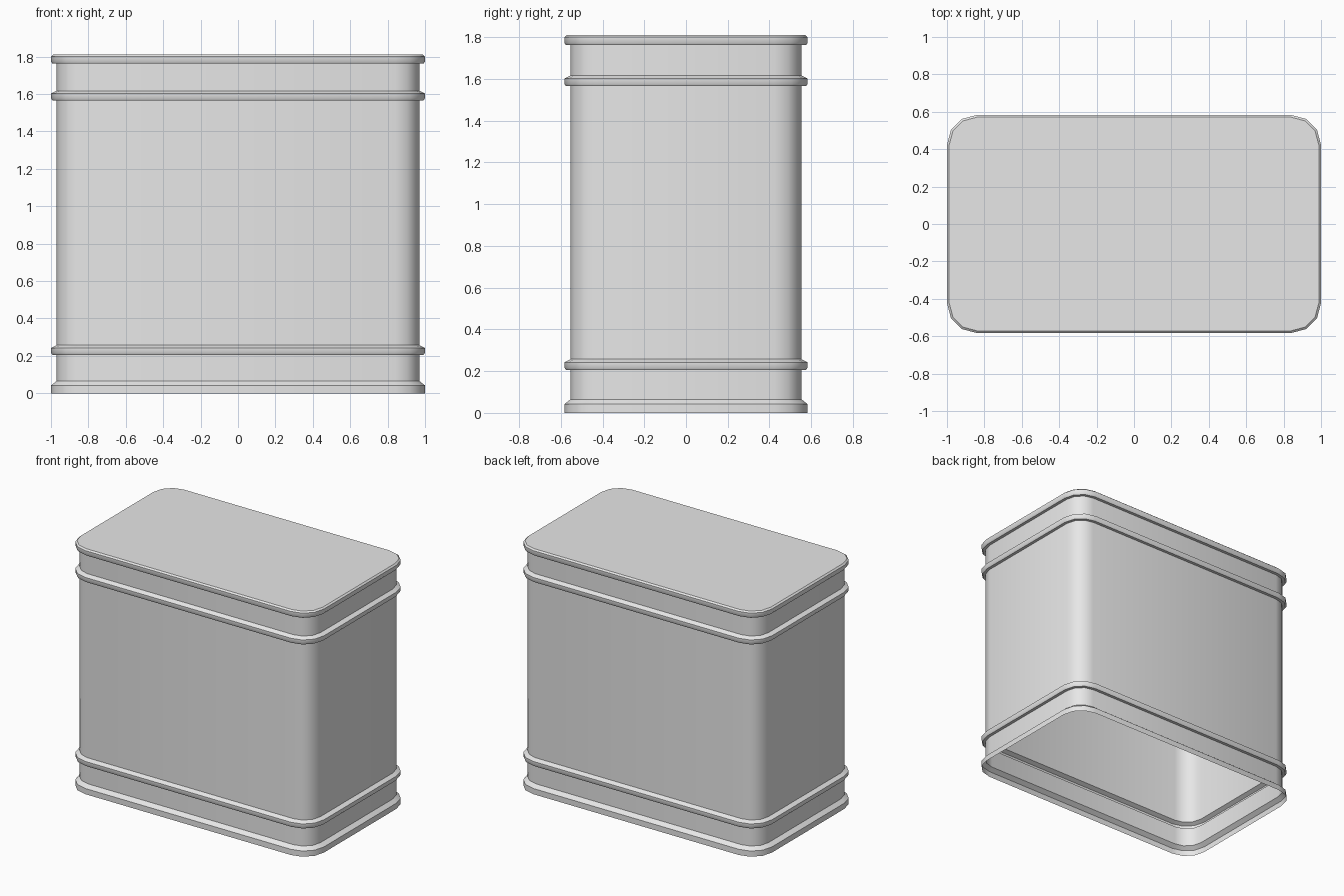
import bpy
import bmesh
from math import pi, cos, sin, radians

old = bpy.data.objects.get("Cube")
if old:
    bpy.data.objects.remove(old)

grey = bpy.data.materials.new("light grey")
grey.use_nodes = True
colour = (0.8, 0.8, 0.8, 1)
grey.diffuse_color = colour
grey.node_tree.nodes["Principled BSDF"].inputs["Base Color"].default_value = colour

HALF_X, HALF_Y, RADIUS, STEPS = 1.0, 0.583, 0.16, 3
WALL = 0.03  # how far the wall sits inside the rims


def outline(inset):
    """Rounded rectangle, anticlockwise, pulled in by inset."""
    cx, cy, r = HALF_X - RADIUS, HALF_Y - RADIUS, RADIUS - inset
    for q, (sx, sy) in enumerate([(1, 1), (-1, 1), (-1, -1), (1, -1)]):
        for i in range(STEPS + 1):
            a = (q + i / STEPS) * pi / 2
            yield sx * cx + r * cos(a), sy * cy + r * sin(a)


def bead(z):
    """Raised band around the wall with chamfered edges."""
    return [(WALL, z), (0.008, z), (0, z + 0.012), (0, z + 0.037), (WALL, z + 0.052)]


# Wall profile from the open foot to the lid: (inset, height)
profile = [(0, 0), (0, 0.042), (WALL, 0.065)]
profile += bead(0.205) + bead(1.565)
profile += [(WALL, 1.762), (0.008, 1.762), (0, 1.774), (0, 1.8), (0.012, 1.81)]

bm = bmesh.new()
rings = [[bm.verts.new((x, y, z)) for x, y in outline(d)] for d, z in profile]
for low, high in zip(rings, rings[1:]):
    n = len(low)
    for i in range(n):
        j = (i + 1) % n
        bm.faces.new((low[i], low[j], high[j], high[i]))
bm.faces.new(rings[-1])  # closed lid, open underside

mesh = bpy.data.meshes.new("canister_shell")
bm.to_mesh(mesh)
bm.free()
mesh.materials.append(grey)
shell = bpy.data.objects.new("canister_shell", mesh)
bpy.context.collection.objects.link(shell)

bpy.ops.object.select_all(action="DESELECT")
shell.select_set(True)
bpy.context.view_layer.objects.active = shell
bpy.ops.object.shade_smooth_by_angle(angle=radians(35))
